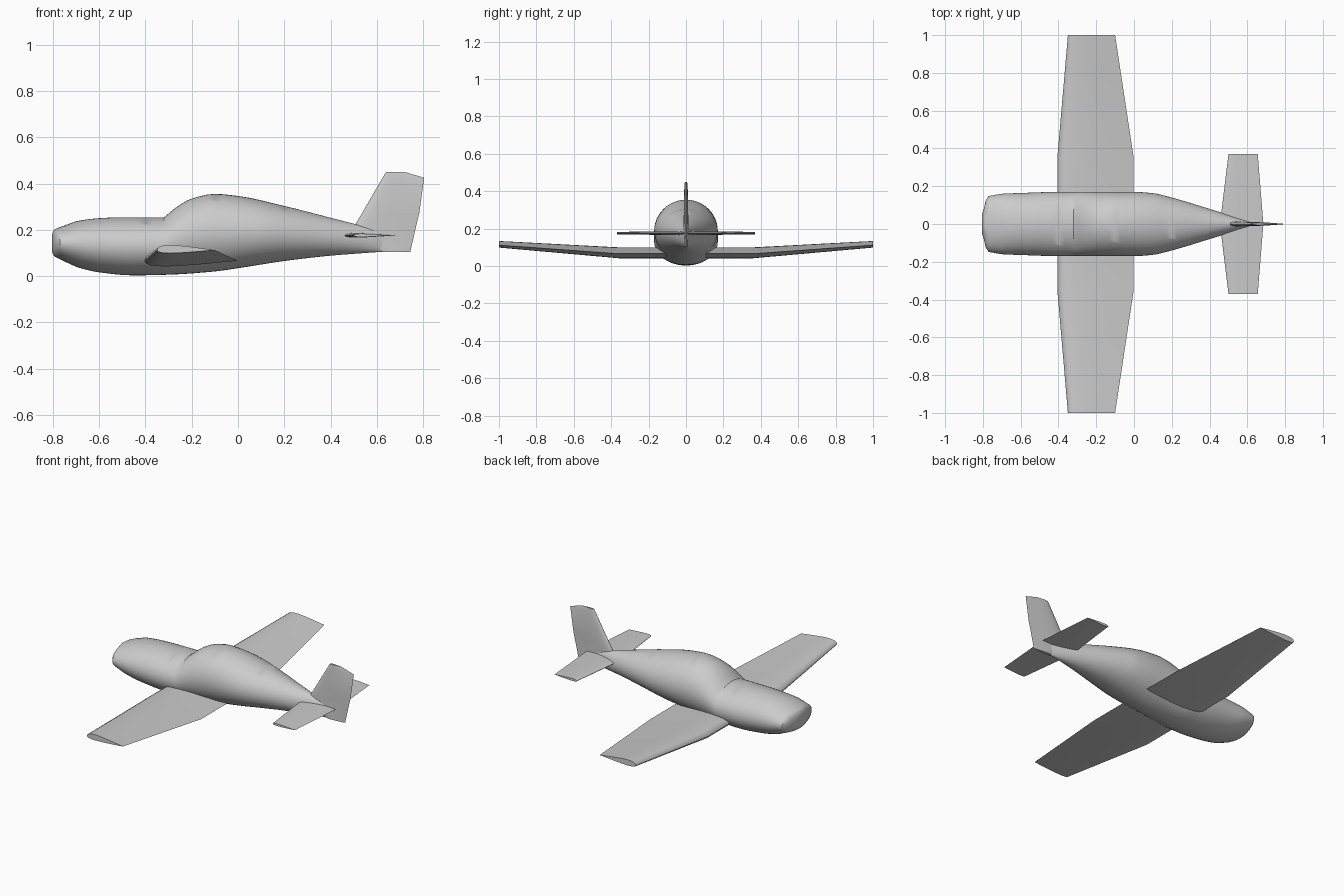
import bpy, bmesh, math
from mathutils import Vector

cube = bpy.data.objects.get("Cube")
if cube:
    bpy.data.objects.remove(cube, do_unlink=True)

# One plain grey for the whole airframe
GREY = (0.6, 0.6, 0.6, 1.0)
grey = bpy.data.materials.new("plain_grey")
grey.use_nodes = True
grey.diffuse_color = GREY
grey.node_tree.nodes["Principled BSDF"].inputs["Base Color"].default_value = GREY


def loft(name, sections, angle):
    """Skin a list of closed rings and cap both ends."""
    bm = bmesh.new()
    rings = [[bm.verts.new(p) for p in s] for s in sections]
    for a, b in zip(rings, rings[1:]):
        for i in range(len(a)):
            j = (i + 1) % len(a)
            bm.faces.new((a[i], a[j], b[j], b[i]))
    bm.faces.new(rings[0])
    bm.faces.new(rings[-1])
    bmesh.ops.recalc_face_normals(bm, faces=bm.faces)
    mesh = bpy.data.meshes.new(name)
    bm.to_mesh(mesh)
    bm.free()
    mesh.materials.append(grey)
    obj = bpy.data.objects.new(name, mesh)
    bpy.context.collection.objects.link(obj)
    bpy.ops.object.select_all(action='DESELECT')
    bpy.context.view_layer.objects.active = obj
    obj.select_set(True)
    bpy.ops.object.shade_smooth_by_angle(angle=math.radians(angle))
    return obj


def curve(points, x):
    """Smooth interpolation through profile points without overshoot."""
    n = len(points)
    slope = [(b[1] - a[1]) / (b[0] - a[0]) for a, b in zip(points, points[1:])]

    def tangent(i):
        if i == 0 or i == n - 1:
            return slope[0 if i == 0 else -1]
        p, q = slope[i - 1], slope[i]
        return 2 * p * q / (p + q) if p * q > 0 else 0.0

    k = 0
    while k < n - 2 and x > points[k + 1][0]:
        k += 1
    (x0, v0), (x1, v1) = points[k], points[k + 1]
    h = x1 - x0
    t = min(max((x - x0) / h, 0), 1)
    s = t * t * (3 - 2 * t)
    return (v0 + (v1 - v0) * s + h * t * (1 - t) ** 2 * tangent(k)
            - h * t * t * (1 - t) * tangent(k + 1))


# Fuselage: top line, belly line and half width along the length
top = [(-.805, .18), (-.795, .2), (-.765, .213), (-.7, .237), (-.6, .25), (-.5, .254),
       (-.32, .254), (-.31, .262), (-.27, .295), (-.2, .335), (-.1, .355), (0, .346),
       (.2, .303), (.4, .252), (.65, .188)]
belly = [(-.805, .105), (-.795, .087), (-.765, .07), (-.7, .04), (-.6, .016),
         (-.45, .003), (-.3, .006), (-.1, .02), (0, .034), (.2, .065), (.4, .088), (.65, .107)]
width = [(-.805, .05), (-.795, .08), (-.785, .125), (-.77, .147), (-.7, .16), (-.6, .164),
         (-.4, .17), (0, .17), (.1, .163), (.2, .14), (.4, .08), (.6, .018), (.65, .003)]
stations = sorted({p[0] for p in top + belly + width} | {-.7 + .03 * i for i in range(45)})
RING = 48
body = []
for x in stations:
    zt, zb, w = curve(top, x), curve(belly, x), curve(width, x)
    ring = [math.tau * i / RING for i in range(RING)]
    body.append([(x, w * math.cos(a), (zt + zb) / 2 + (zt - zb) / 2 * math.sin(a))
                 for a in ring])
loft("fuselage", body, 32)


def airfoil(x0, x1, upper, lower, steps=12):
    """Closed wing section as (chord position, height) pairs."""
    def bulge(t):
        return 2.6 * (math.sqrt(t) - t) * (1 - .25 * t) * 1.65
    ts = [(1 - math.cos(math.pi * i / steps)) / 2 for i in range(steps + 1)]
    up = [(x0 + (x1 - x0) * t, upper * bulge(t)) for t in ts]
    down = [(x0 + (x1 - x0) * t, -lower * bulge(t)) for t in ts[1:-1]]
    return up + down[::-1]


def surface(name, stations, angle=40):
    """Horizontal flying surface, mirrored across the centre line."""
    half = [(y, z, airfoil(*section)) for y, z, *section in stations]
    full = [(-y, z, s) for y, z, s in reversed(half)] + half
    return loft(name, [[(u, y, z + v) for u, v in s] for y, z, s in full], angle)


# Main wing: flat centre section, raised tapering outer panels
surface("main_wing", [(.36, .066, -.405, -.003, .034, .024),
                      (1, .112, -.35, -.1, .022, .013)])

# Tailplane
surface("tailplane", [(.001, .176, .455, .685, .01, .01),
                      (.37, .176, .5, .655, .007, .007)])

# Upright fin and rudder
fin_stations = [(.105, .62, .745, .01), (.19, .5, .764, .013), (.22, .505, .771, .013),
                (.27, .535, .783, .012), (.425, .625, .805, .009), (.45, .64, .72, .006)]
loft("tail_fin", [[(u, v, z) for u, v in airfoil(a, b, t, t)]
                  for z, a, b, t in fin_stations], 40)
